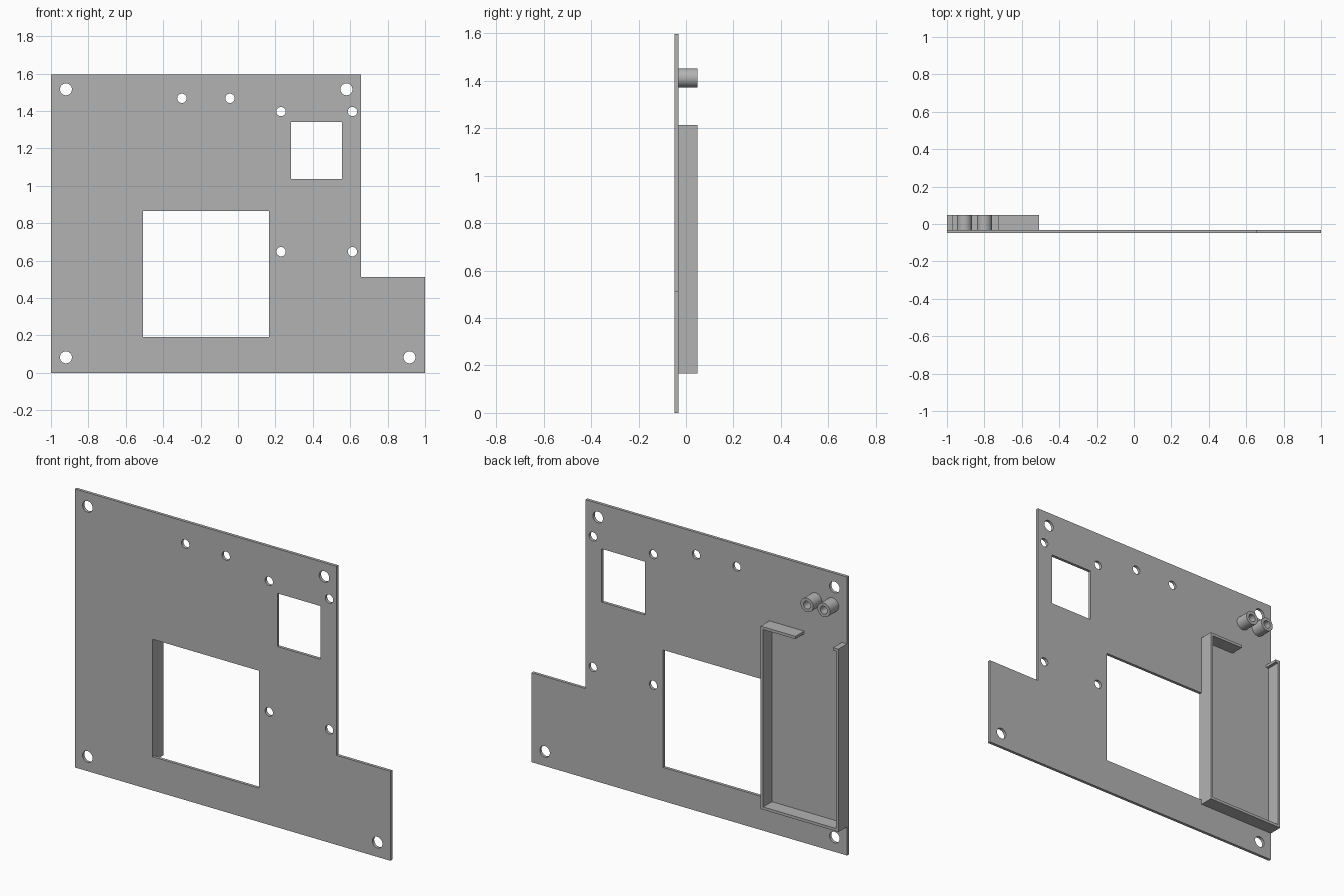
import bpy, bmesh, math

cube = bpy.data.objects.get("Cube")
if cube:
    bpy.data.objects.remove(cube, do_unlink=True)

grey = bpy.data.materials.new("plain_grey")
grey.use_nodes = True
colour = (0.45, 0.45, 0.45, 1)
grey.diffuse_color = colour
grey.node_tree.nodes["Principled BSDF"].inputs["Base Color"].default_value = colour

FRONT, BACK, RIM = -0.048, -0.031, 0.048   # plate front, plate back, tray rim
WALL = 0.016


def circle(x, z, r, sides=32):
    turn = 2 * math.pi / sides
    return [(x + r * math.cos(i * turn), z + r * math.sin(i * turn)) for i in range(sides)]


def rectangle(x0, x1, z0, z1):
    return [(x0, z0), (x1, z0), (x1, z1), (x0, z1)]


def extruded(name, loops, y0, y1):
    """Fill an outline with optional holes in the xz plane and extrude it along y."""
    bm = bmesh.new()
    edges = []
    for loop in loops:
        verts = [bm.verts.new((x, y0, z)) for x, z in loop]
        edges += [bm.edges.new((v, verts[i - 1])) for i, v in enumerate(verts)]
    bmesh.ops.triangle_fill(bm, edges=edges, use_beauty=True, normal=(0, -1, 0))
    out = bmesh.ops.extrude_face_region(bm, geom=bm.faces[:], use_keep_orig=True)
    moved = [g for g in out["geom"] if isinstance(g, bmesh.types.BMVert)]
    bmesh.ops.translate(bm, verts=moved, vec=(0, y1 - y0, 0))
    bmesh.ops.recalc_face_normals(bm, faces=bm.faces[:])
    mesh = bpy.data.meshes.new(name)
    bm.to_mesh(mesh)
    bm.free()
    mesh.materials.append(grey)
    obj = bpy.data.objects.new(name, mesh)
    bpy.context.collection.objects.link(obj)
    bpy.ops.object.select_all(action="DESELECT")
    obj.select_set(True)
    bpy.context.view_layer.objects.active = obj
    bpy.ops.object.shade_smooth_by_angle(angle=math.radians(30))
    return obj


# Mounting plate with its step, two windows and screw holes
outline = [(-1, 0), (1, 0), (1, 0.513), (0.658, 0.513), (0.658, 1.596), (-1, 1.596)]
windows = [rectangle(-0.507, 0.166, 0.193, 0.866), rectangle(0.283, 0.556, 1.036, 1.341)]
corner_holes = [circle(x, z, 0.032) for x, z in
                [(-0.92, 0.083), (0.917, 0.083), (-0.92, 1.516), (0.58, 1.516)]]
small_holes = [circle(x, z, 0.025) for x in (0.23, 0.612) for z in (0.648, 1.397)]
small_holes += [circle(x, 1.468, 0.025) for x in (-0.3, -0.043)]
extruded("mounting_plate", [outline] + windows + corner_holes + small_holes, FRONT, BACK)

# Tray wall on the back, open at the top between two short lips
x0, x1, z0, z1 = -1, -0.507, 0.165, 1.213
lip_a, lip_b = -0.967, -0.727
tray = [(lip_a, z1), (x0, z1), (x0, z0), (x1, z0), (x1, z1), (lip_b, z1),
        (lip_b, z1 - WALL), (x1 - WALL, z1 - WALL), (x1 - WALL, z0 + WALL),
        (x0 + WALL, z0 + WALL), (x0 + WALL, z1 - WALL), (lip_a, z1 - WALL)]
extruded("tray_wall", [tray], BACK, RIM)

# Pair of hollow bosses above the tray
for side, x in (("outer", -0.907), ("inner", -0.8)):
    extruded(side + "_boss", [circle(x, 1.412, 0.04), circle(x, 1.412, 0.022)], BACK, RIM)
